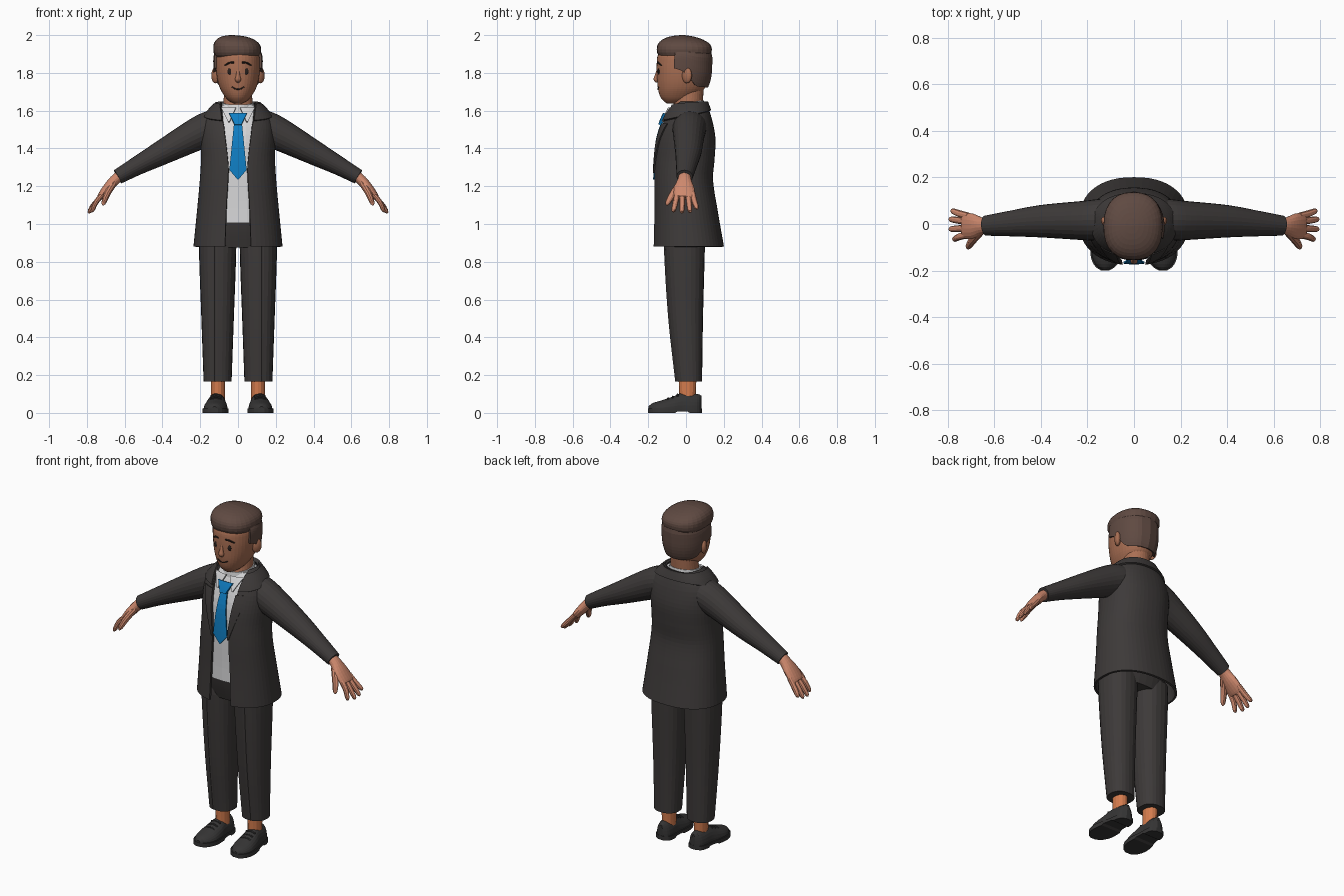
import bpy, bmesh, math
from mathutils import Vector

if "Cube" in bpy.data.objects:
    bpy.data.objects.remove(bpy.data.objects["Cube"])
made = []


def material(name, *rgb):
    m = bpy.data.materials.new(name)
    m.use_nodes = True
    m.diffuse_color = (*rgb, 1)
    m.node_tree.nodes["Principled BSDF"].inputs["Base Color"].default_value = (*rgb, 1)
    return m


SUIT = material("suit charcoal", .047, .042, .041)
SHOE = material("shoe black", .036, .035, .035)
SHIRT = material("shirt white", .68, .68, .69)
TIE = material("tie blue", .005, .21, .55)
FACE = material("face skin", .40, .16, .088)
HAND = material("hand skin", .62, .25, .155)
ANKLE = material("ankle skin", .66, .2, .075)
HAIR = material("hair brown", .115, .068, .054)
DARK = material("eye dark", .02, .014, .012)


def spline(table, k):
    """Smoothly interpolate the rows of a table keyed by their first value."""
    k = min(max(k, table[0][0]), table[-1][0])
    i = next(j for j in range(len(table) - 1) if k <= table[j + 1][0])
    slope = lambda j, c: ((table[min(j + 1, len(table) - 1)][c] - table[max(j - 1, 0)][c])
                          / (table[min(j + 1, len(table) - 1)][0] - table[max(j - 1, 0)][0]))
    h = table[i + 1][0] - table[i][0]
    t = (k - table[i][0]) / h
    return [table[i][c] * (1 + 2 * t) * (1 - t) ** 2 + table[i + 1][c] * t * t * (3 - 2 * t)
            + h * t * (1 - t) * (slope(i, c) * (1 - t) - slope(i + 1, c) * t)
            for c in range(1, len(table[0]))]


def loft(name, rings, mat, closed=True, caps=True, thick=0):
    """Skin a list of point rows, optionally closed round, capped or thickened."""
    bm = bmesh.new()
    rows = [[bm.verts.new(p) for p in r] for r in rings]
    n = len(rows[0])
    for a, b in zip(rows, rows[1:]):
        for i in range(n if closed else n - 1):
            j = (i + 1) % n
            bm.faces.new((a[i], a[j], b[j], b[i]))
    if closed and caps:
        bm.faces.new(rows[0])
        bm.faces.new(rows[-1])
    bmesh.ops.recalc_face_normals(bm, faces=bm.faces)
    mesh = bpy.data.meshes.new(name)
    bm.to_mesh(mesh)
    bm.free()
    ob = bpy.data.objects.new(name, mesh)
    bpy.context.collection.objects.link(ob)
    mesh.materials.append(mat)
    if thick:
        mod = ob.modifiers.new("thickness", "SOLIDIFY")
        mod.thickness, mod.offset = thick, 0
    made.append(ob)
    return ob


def span(a, b, n):
    return [a + (b - a) * i / n for i in range(n + 1)]


def around(table, z, ang, p=2.0, off=0, cx=0):
    """Point on a body section: angle zero faces front."""
    a, yf, yb = spline(table, z)
    s, c = math.sin(ang), math.cos(ang)
    pw = lambda v: math.copysign(abs(v) ** (2 / p), v)
    return Vector((cx + (a + off) * pw(s), (yf + yb) / 2 - ((yb - yf) / 2 + off) * pw(c), z))


def front_y(table, x, z, p):
    a, yf, yb = spline(table, z)
    return (yf + yb) / 2 - (yb - yf) / 2 * max(0, 1 - abs(x / a) ** p) ** (1 / p)


def body(name, table, mat, z0, z1, p=2.0, off=0, n=32, rows=16, cx=0):
    return loft(name, [[around(table, z, math.tau * i / n, p, off, cx) for i in range(n)]
                       for z in span(z0, z1, rows)], mat)


def tube(name, keys, mat, side=(0, 1, 0), n=14, rows=14):
    """Elliptic tube through keys of (x, y, z, half width, half depth)."""
    table = [(i, *k) for i, k in enumerate(keys)]
    rings = []
    for t in span(0, len(keys) - 1, rows):
        x, y, z, w, d = spline(table, t)
        tan = Vector(spline(table, t + .05)[:3]) - Vector(spline(table, t - .05)[:3])
        v = tan.cross(Vector(side)).normalized()
        u = v.cross(tan).normalized()
        rings.append([Vector((x, y, z)) + u * w * math.cos(g) + v * d * math.sin(g)
                      for g in (math.tau * i / n for i in range(n))])
    return loft(name, rings, mat)


def blob(name, centre, size, mat, shape=lambda v: v):
    bm = bmesh.new()
    bmesh.ops.create_uvsphere(bm, u_segments=28, v_segments=18, radius=1)
    for v in bm.verts:
        q = shape(v.co.copy())
        v.co = Vector([c + s * k for c, s, k in zip(centre, size, q)])
    ob = loft(name, [[(0, 0, 0)]], mat, closed=False)
    bm.to_mesh(ob.data)
    bm.free()
    return ob


# Jacket shell, open at the front
JACKET = [(.88, .23, -.17, .195), (1.08, .21, -.165, .16), (1.235, .196, -.165, .137),
          (1.34, .19, -.162, .145), (1.45, .192, -.15, .15), (1.54, .183, -.122, .135),
          (1.6, .145, -.095, .117), (1.645, .1, -.068, .1)]
GAP = [(.88, .068), (1.1, .06), (1.28, .052), (1.5, .075), (1.645, .09)]
P = 2.3


def coat_row(z, off=0, low=None):
    start = math.asin(min(1, spline(GAP, z)[0] / spline(JACKET, z)[0]) ** (P / 2))
    return [around(JACKET, z if low is None else z + (low - z) * math.sin(g / 2) ** 2, g, P, off)
            for g in span(start, math.tau - start, 48)]


loft("jacket", [coat_row(z) for z in span(.88, 1.645, 32)], SUIT, closed=False, thick=.012)
loft("jacket_collar", [coat_row(z, .011, low) for z, low in
                       zip(span(1.545, 1.63, 6), span(1.6, 1.648, 6))], SUIT, closed=False, thick=.012)


def panel(name, z0, z1, left, right, off, mat, thick=.009):
    """Strip lying on the chest between two edges given as functions of height."""
    rows = []
    for z in span(z0, z1, 12):
        xs = span(left(z), right(z), 5)
        rows.append([(x, front_y(JACKET, x, z, P) - off, z) for x in xs])
    return loft(name, rows, mat, closed=False, thick=thick)


# Shirt and tie
body("shirt", JACKET, SHIRT, 1.005, 1.63, P, -.014)
NECK = [(1.58, .082, -.085, .085), (1.66, .076, -.06, .09), (1.74, .07, -.05, .095)]
loft("shirt_collar", [[around(NECK, 1.62, math.tau * i / 32, 2, .008 - k * .006)
                       + Vector((0, 0, -.02 + k * .043 - .012 * math.cos(math.tau * i / 32)))
                       for i in range(32)] for k in (-.5, 0, .5, 1)], SHIRT, caps=False, thick=.008)
blade = lambda z: min(.02 + (1.54 - z) * .1, (z - 1.233) * .85)
panel("tie_blade", 1.235, 1.54, lambda z: -blade(z), blade, .004, TIE)
knot = lambda z: .02 + max(0, z - 1.53) * .5
panel("tie_knot", 1.525, 1.585, lambda z: -knot(z), knot, .012, TIE, .016)

# Trousers
HIPS = [(.85, .18, -.1, .085), (.95, .19, -.13, .115), (1.03, .19, -.148, .13)]
body("trouser_hips", HIPS, SUIT, .875, 1.02, P)
LEG = [(.165, .074, -.055, .085), (.5, .086, -.092, .09), (.88, .099, -.115, .1), (.95, .095, -.11, .1)]
SHOE_SHAPE = [(-.198, .012, .035), (-.18, .04, .05), (-.13, .062, .066), (-.07, .061, .086),
              (-.02, .052, .106), (.04, .047, .102), (.07, .036, .098), (.083, .012, .09)]
HEAD = [(1.637, .02, -.1, -.02), (1.65, .046, -.118, .02), (1.675, .07, -.137, .06),
        (1.72, .096, -.149, .1), (1.78, .112, -.154, .12), (1.85, .117, -.155, .125),
        (1.9, .112, -.146, .122), (1.95, .08, -.1, .09)]

for s, tag in ((1, "left_"), (-1, "right_")):
    flip = lambda keys: [(k[0] * s, *k[1:]) for k in keys]
    body(tag + "trouser_leg", LEG, SUIT, .165, .94, 2.3, 0, 24, 14, .108 * s)
    loft(tag + "trouser_crease", [[(s * (.125 + d), front_y(LEG, .017 + d, z, 2.3) - .003 * (d == 0), z)
                                   for d in (-.006, 0, .006)] for z in span(.167, .88, 12)],
         SUIT, closed=False)

    # Lapel
    panel(tag + "lapel", 1.27, 1.53, lambda z: s * (spline(GAP, z)[0] - .003),
          lambda z: s * (.056 + (z - 1.27) * .33), .009, SUIT)
    # Shirt collar point
    panel(tag + "collar_point", 1.54, 1.615, lambda z: s * (.045 - (z - 1.54) * .45),
          lambda z: s * (.052 + (z - 1.54) * .5), .004, SHIRT)

    # Sleeve, wrist, palm and digits
    tube(tag + "sleeve", flip([(.07, .02, 1.525, .09, .085), (.14, .018, 1.51, .09, .09),
                               (.22, .015, 1.475, .084, .086), (.395, .012, 1.382, .07, .066),
                               (.53, .002, 1.31, .055, .05), (.637, -.007, 1.25, .043, .04)]),
         SUIT, n=24, rows=24)
    tube(tag + "palm", flip([(.61, -.007, 1.265, .032, .028), (.65, -.008, 1.235, .036, .028),
                             (.69, -.01, 1.19, .054, .026), (.728, -.008, 1.145, .054, .018),
                             (.735, -.008, 1.137, .04, .008)]), HAND, n=18)
    for name, y0, y1, x, z in (("index_finger", -.045, -.065, .775, 1.066),
                               ("middle_finger", -.018, -.022, .79, 1.06),
                               ("ring_finger", .01, .02, .79, 1.063),
                               ("little_finger", .034, .055, .782, 1.08)):
        tube(tag + name, flip([(.71, y0, 1.165, .015, .014), (.75, (y0 + y1) / 2, 1.118, .015, .014),
                               (x - .005, y1, z + .008, .012, .011), (x + .004, y1, z, .003, .003)]),
             HAND, n=10, rows=9)
    tube(tag + "thumb", flip([(.66, -.03, 1.215, .02, .02), (.69, -.065, 1.165, .019, .018),
                              (.71, -.095, 1.115, .014, .013), (.714, -.103, 1.098, .003, .003)]),
         HAND, n=10)

    # Ankle and shoe
    tube(tag + "ankle", flip([(.106, .008, .07, .043, .037), (.106, .008, .18, .047, .038)]), ANKLE)
    ys = span(-.198, .083, 22)
    centre = lambda y: s * (.112 - y * .06)
    upper = []
    for y in ys:
        w, h = spline(SHOE_SHAPE, y)
        upper.append([(centre(y) + w * math.cos(g), y, .012 + (h - .012) * abs(math.sin(g)) ** .8)
                      for g in span(0, math.pi, 14)])
    loft(tag + "shoe_upper", upper, SHOE)
    loft(tag + "shoe_sole", [[(centre(y) + q * (spline(SHOE_SHAPE, y)[0] + .005), y * 1.01, z)
                              for q, z in ((-1, lift), (1, lift), (1, .024), (-1, .024))]
                             for y in ys for lift in [.008 if -.05 < y < .01 else 0]], SHOE)
    for k, y in enumerate((-.095, -.07, -.045)):
        top = spline(SHOE_SHAPE, y)[1]
        tube(tag + "lace_%d" % (k + 1), [(centre(y) + d, y, top - abs(d) * .3, .005, .005)
                                         for d in (-.03, 0, .03)], SHOE, n=8, rows=6)

    # Ear, eye and brow
    blob(tag + "ear", (s * .12, .005, 1.787), (.019, .026, .042), FACE,
         lambda v: Vector((v.x + s * v.y * .5, v.y, v.z)))
    blob(tag + "eye", (s * .043, front_y(HEAD, .043, 1.808, 2) + .001, 1.808), (.013, .006, .017), DARK)
    tube(tag + "brow", [(s * x, front_y(HEAD, x, z, 2), z, r, .005) for x, z, r in
                        ((.022, 1.855, .003), (.045, 1.853, .006), (.07, 1.838, .003))],
         DARK, n=8)

# Neck, head and face
body("neck", NECK, FACE, 1.58, 1.74)
body("head", HEAD, FACE, 1.637, 1.95, 2.1, 0, 40, 28)
tube("nose", [(0, -.148, 1.82, .006, .006), (0, -.156, 1.785, .011, .01),
              (0, -.158, 1.765, .016, .014), (0, -.15, 1.75, .008, .005)], FACE, side=(1, 0, 0))
tube("mouth", [(x, front_y(HEAD, x, z, 2.1) - .001, z, .003, .003) for x, z in
               ((-.032, 1.726), (-.016, 1.716), (0, 1.713), (.016, 1.716), (.032, 1.726))],
     DARK, n=8)

# Hair: cropped sides and back, with a swept mass on top
HAIRLINE = [(-1, 1.745), (-.5, 1.755), (-.2, 1.80), (.05, 1.832), (.3, 1.845)]
cols = [math.acos(c) for c in span(.3, -1, 18)]
cols += [math.tau - g for g in reversed(cols[:-1])]
loft("hair_sides", [[around(HEAD, low + (1.92 - low) * k, g, 2.1, .008)
                     for g in cols for low in [spline(HAIRLINE, max(-1, math.cos(g)))[0] - .02]]
                    for k in span(0, 1, 10)], HAIR, closed=False, thick=.012)


def sweep(v):
    boxy = Vector([math.copysign(abs(c) ** .85, c) for c in v])
    boxy.z -= .22 * max(0, boxy.y) * max(0, boxy.z) + .12 * boxy.x * max(0, boxy.z)
    boxy.x -= .08 * max(0, boxy.z) * (1 - boxy.y) * .5
    return boxy


blob("hair_top", (-.004, -.009, 1.925), (.127, .146, .074), HAIR, sweep)

# Smooth shading with crisp edges kept
for ob in bpy.context.view_layer.objects:
    ob.select_set(ob in made)
bpy.context.view_layer.objects.active = made[0]
bpy.ops.object.shade_smooth_by_angle(angle=math.radians(40))
